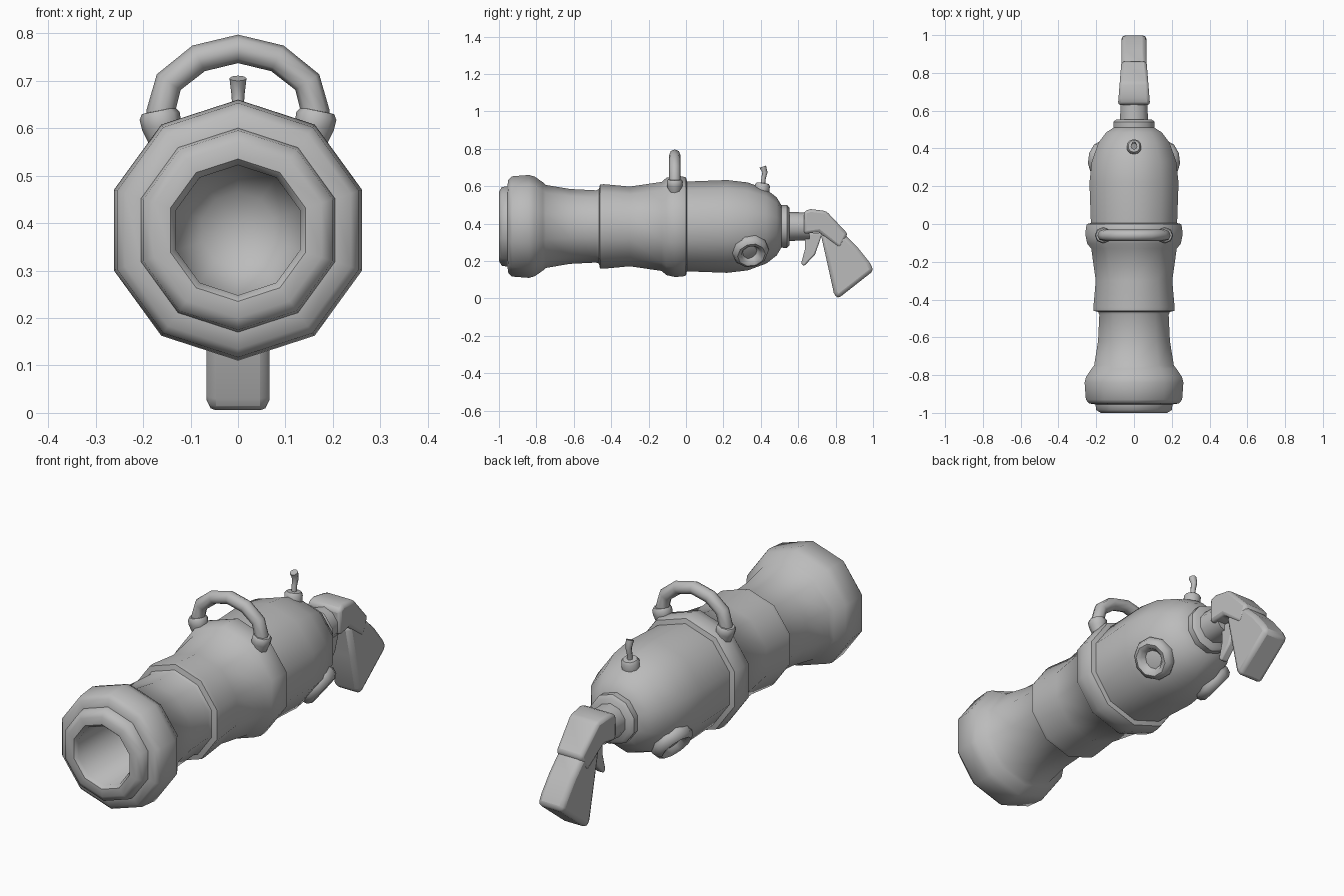
import bpy, bmesh, math
from mathutils import Vector

cube = bpy.data.objects.get("Cube")
if cube:
    bpy.data.objects.remove(cube, do_unlink=True)

grey = bpy.data.materials.new("plain_grey")
grey.use_nodes = True
grey.diffuse_color = (0.5, 0.5, 0.5, 1)
grey.node_tree.nodes["Principled BSDF"].inputs["Base Color"].default_value = (0.5, 0.5, 0.5, 1)


def finish(bm, name, bevel=0.0):
    """Turn a bmesh into a smooth shaded object, optionally with rounded edges."""
    bmesh.ops.remove_doubles(bm, verts=bm.verts, dist=0.0005)
    bmesh.ops.recalc_face_normals(bm, faces=bm.faces)
    mesh = bpy.data.meshes.new(name)
    bm.to_mesh(mesh)
    bm.free()
    mesh.materials.append(grey)
    ob = bpy.data.objects.new(name, mesh)
    bpy.context.collection.objects.link(ob)
    if bevel:
        mod = ob.modifiers.new("rounded_edges", "BEVEL")
        mod.width, mod.segments, mod.limit_method = bevel, 2, "ANGLE"
    bpy.ops.object.select_all(action="DESELECT")
    ob.select_set(True)
    bpy.context.view_layer.objects.active = ob
    bpy.ops.object.shade_smooth_by_angle(angle=math.radians(50))
    return ob


def lathe(name, origin, axis, up, profile, sides=10):
    """Revolve (distance, radius) pairs about an axis, first corner towards up."""
    origin, axis = Vector(origin), Vector(axis).normalized()
    v = axis.cross(Vector(up)).normalized()
    u = v.cross(axis)
    bm = bmesh.new()
    rings = []
    for t, r in profile:
        ring = []
        for i in range(sides):
            a = math.tau * i / sides
            ring.append(bm.verts.new(origin + axis * t + (u * math.cos(a) + v * math.sin(a)) * r))
        rings.append(ring)
    for a, b in zip(rings, rings[1:]):
        for i in range(sides):
            j = (i + 1) % sides
            bm.faces.new((a[i], a[j], b[j], b[i]))
    return finish(bm, name)


def prism(name, outline, width, bevel):
    """Side outline of (y, z) points, widened in x by a rule on y."""
    bm = bmesh.new()
    left, right = ([bm.verts.new((s * width(y), y, z)) for y, z in outline] for s in (1, -1))
    bm.faces.new(left)
    bm.faces.new(right[::-1])
    for i in range(len(outline)):
        j = (i + 1) % len(outline)
        bm.faces.new((left[i], right[i], right[j], left[j]))
    return finish(bm, name, bevel)


def tube(name, points, radii):
    """Round bar along a path."""
    curve = bpy.data.curves.new(name, "CURVE")
    curve.dimensions = "3D"
    curve.bevel_depth, curve.bevel_resolution = 1, 2
    curve.use_fill_caps = True
    spline = curve.splines.new("POLY")
    spline.points.add(len(points) - 1)
    for p, co, r in zip(spline.points, points, radii):
        p.co, p.radius = (*co, 1), r
    temp = bpy.data.objects.new(name + "_path", curve)
    bpy.context.collection.objects.link(temp)
    bpy.context.view_layer.update()
    bm = bmesh.new()
    bm.from_mesh(temp.to_mesh())
    temp.to_mesh_clear()
    bpy.data.objects.remove(temp, do_unlink=True)
    return finish(bm, name)


MID = 0.385
Y, Z = (0, 1, 0), (0, 0, 1)

# Barrel, from the closed bore out over the muzzle and back to the rounded breech
lathe("barrel", (0, 0, MID), Y, Z, [
    (-0.45, 0), (-0.47, 0.08), (-0.53, 0.135), (-0.985, 0.137),
    (-1.0, 0.15), (-1.0, 0.185), (-0.985, 0.21), (-0.955, 0.215),
    (-0.95, 0.25), (-0.93, 0.268), (-0.84, 0.275), (-0.81, 0.267), (-0.765, 0.236), (-0.75, 0.222),
    (-0.62, 0.2), (-0.48, 0.193), (-0.465, 0.2), (-0.46, 0.224), (-0.44, 0.226),
    (-0.3, 0.213), (-0.13, 0.238), (-0.105, 0.26), (-0.06, 0.27), (-0.02, 0.268),
    (0.0, 0.262), (0.005, 0.24), (0.22, 0.248), (0.33, 0.235),
    (0.43, 0.198), (0.485, 0.155), (0.515, 0.105), (0.52, 0)])

# Collar and neck behind the breech
lathe("rear_collar", (0, 0, MID), Y, Z, [
    (0.48, 0), (0.48, 0.112), (0.54, 0.115), (0.553, 0.1), (0.555, 0)])
lathe("rear_neck", (0, 0, MID), Y, Z, [(0.54, 0), (0.54, 0.078), (0.66, 0.074), (0.66, 0)])

# Pistol grip and trigger
prism("grip_bracket", [(0.63, 0.345), (0.63, 0.465), (0.665, 0.478), (0.75, 0.467),
                       (0.865, 0.345), (0.825, 0.265), (0.71, 0.355)],
      lambda y: 0.085 - 0.08 * (y - 0.63), 0.015)
prism("grip", [(0.72, 0.345), (0.84, 0.35), (0.92, 0.27), (0.98, 0.195),
               (1.005, 0.15), (0.81, -0.003), (0.79, 0.03), (0.755, 0.19)],
      lambda y: 0.066, 0.02)
prism("trigger", [(0.635, 0.35), (0.635, 0.26), (0.615, 0.185), (0.632, 0.173),
                  (0.69, 0.235), (0.73, 0.35)], lambda y: 0.02, 0.008)

# Carrying handle with a cuff at each end
half = [(0.162, 0.60), (0.163, 0.635), (0.146, 0.697), (0.083, 0.747)]
arc = [(-x, -0.06, z) for x, z in half] + [(0, -0.06, 0.767)]
arc += [(x, -0.06, z) for x, z in reversed(half)]
tube("carry_handle", arc, [0.03] * len(arc))
for side, s in (("left", 1), ("right", -1)):
    lathe(side + "_handle_cuff", (s * 0.152, -0.06, 0.56), (s * 0.2, 0, 1), Y, [
        (0, 0), (0, 0.03), (0.045, 0.042), (0.067, 0.043), (0.078, 0.036), (0.08, 0)], 8)

    # Porthole ring low on the flank
    angle = math.radians(-38)
    out = Vector((s * math.cos(angle), 0.16, math.sin(angle))).normalized()
    centre = Vector((0, 0.31, MID)) + out * 0.19
    lathe(side + "_porthole", centre, out, Y, [
        (-0.03, 0.085), (0.025, 0.1), (0.05, 0.092), (0.062, 0.075),
        (0.055, 0.055), (0.035, 0.046), (0.02, 0.03), (0.015, 0)])

# Fuse with its seat
lathe("fuse_seat", (0, 0.405, 0.575), (0, 0.15, 1), Y, [
    (0, 0), (0, 0.04), (0.03, 0.04), (0.042, 0.032), (0.044, 0)])
tube("fuse", [(0, 0.41, 0.6), (0, 0.415, 0.645), (0, 0.422, 0.672), (0, 0.411, 0.705)],
     [0.012, 0.012, 0.014, 0.018])
